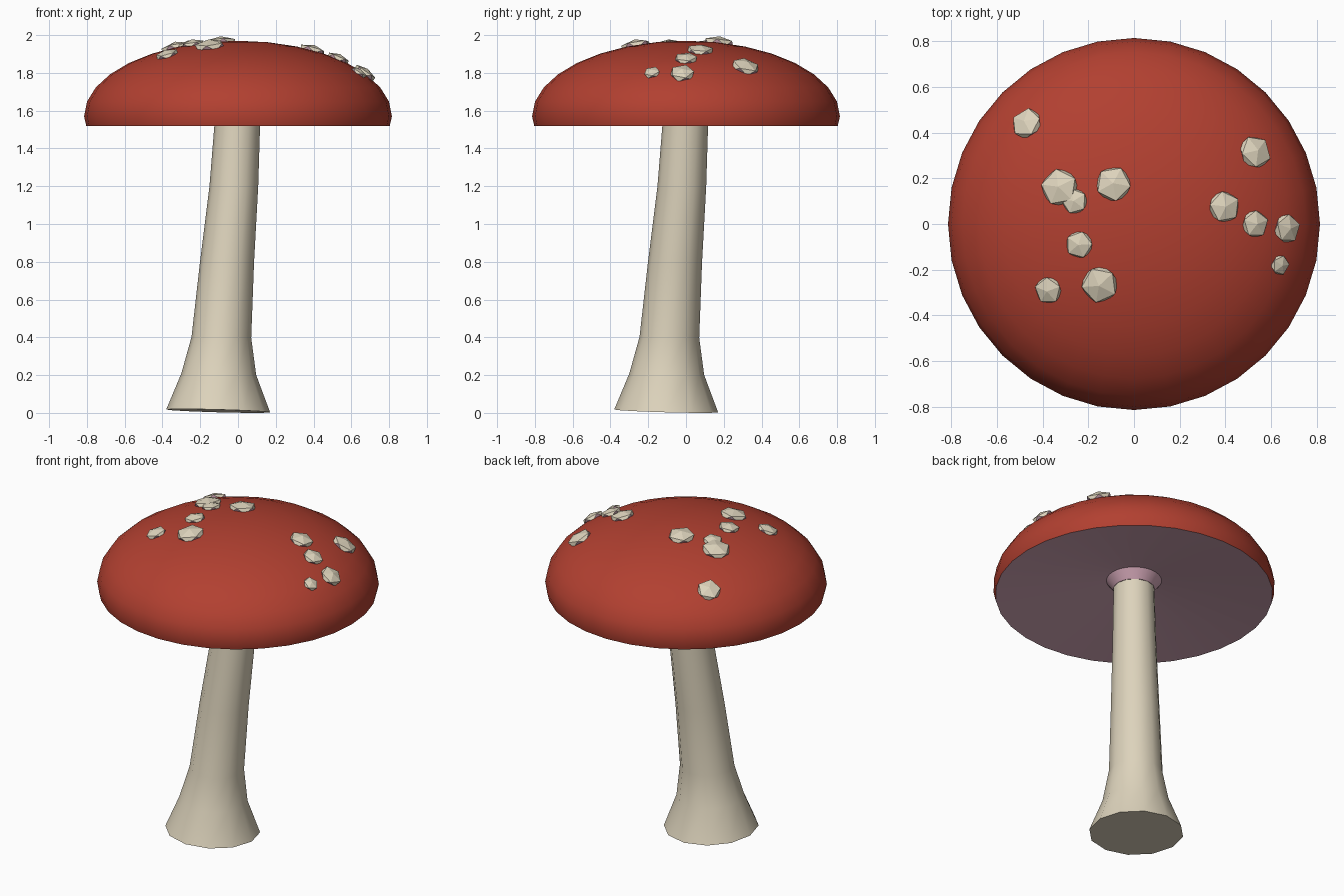
import bpy, bmesh, math
from mathutils import Vector, Matrix

if "Cube" in bpy.data.objects:
    bpy.data.objects.remove(bpy.data.objects["Cube"])


def material(name, rgb):
    m = bpy.data.materials.new(name)
    m.diffuse_color = (*rgb, 1)
    m.use_nodes = True
    m.node_tree.nodes["Principled BSDF"].inputs["Base Color"].default_value = m.diffuse_color
    return m


RED = material("cap red", (0.445, 0.051, 0.030))
CREAM = material("cream", (0.72, 0.65, 0.50))
PINK = material("dusty pink", (0.66, 0.39, 0.48))


def finish(bm, name, mats, smooth_angle=None):
    bmesh.ops.recalc_face_normals(bm, faces=bm.faces)
    me = bpy.data.meshes.new(name)
    bm.to_mesh(me)
    bm.free()
    for m in mats:
        me.materials.append(m)
    ob = bpy.data.objects.new(name, me)
    bpy.context.collection.objects.link(ob)
    if smooth_angle:
        bpy.ops.object.select_all(action='DESELECT')
        ob.select_set(True)
        bpy.context.view_layer.objects.active = ob
        bpy.ops.object.shade_smooth_by_angle(angle=math.radians(smooth_angle))
    return ob


def bridge(bm, a, b, mat=0):
    n = len(a)
    for i in range(n):
        f = bm.faces.new((a[i], a[(i + 1) % n], b[(i + 1) % n], b[i]))
        f.material_index = mat


# Cap: squashed half ball, with a hollow pink underside and funnel collar
R, H, ZC = 0.815, 0.40, 1.57
SIDES = 32
profile = [(R * math.sin(k * math.pi / 16), ZC + H * math.cos(k * math.pi / 16))
           for k in range(1, 9)]
profile.append((0.803, 1.518))
red_rings = len(profile)
profile += [(0.16, 1.61), (0.118, 1.555)]
bm = bmesh.new()
rings = [[bm.verts.new((r * math.cos(2 * math.pi * i / SIDES),
                        r * math.sin(2 * math.pi * i / SIDES), z))
          for i in range(SIDES)] for r, z in profile]
for k in range(len(rings) - 1):
    bridge(bm, rings[k], rings[k + 1], 0 if k < red_rings - 1 else 1)
top = bm.verts.new((0, 0, ZC + H))
for i in range(SIDES):
    bm.faces.new((top, rings[0][i], rings[0][(i + 1) % SIDES]))
bm.faces.new(rings[-1]).material_index = 1
finish(bm, "cap", [RED, PINK], 40)

# Stem: leaning tapered tube with a flared, slightly tilted foot
# (centre offset along x and y, height, radius, tilt)
stem = [(-0.105, 0.0105, 0.275, 0.027), (-0.102, 0.205, 0.198, 0.02),
        (-0.088, 0.40, 0.158, 0.015), (-0.058, 0.80, 0.143, 0.01),
        (-0.022, 1.20, 0.129, 0.005), (-0.002, 1.56, 0.120, 0.0)]
N = 12
bm = bmesh.new()
rings = []
for c, z, r, t in stem:
    ring = []
    for i in range(N):
        a = 2 * math.pi * i / N
        dx, dy = r * math.cos(a), r * math.sin(a)
        ring.append(bm.verts.new((c + dx, c + dy, z - t * (dx + dy))))
    rings.append(ring)
for a, b in zip(rings, rings[1:]):
    bridge(bm, a, b)
bm.faces.new(rings[0])
bm.faces.new(rings[-1])
finish(bm, "stem", [CREAM], 50)

# Spots: flattened faceted pebbles sitting on the cap (x, y, radius)
spots = [(-0.47, 0.44, 0.075), (-0.325, 0.16, 0.09), (-0.26, 0.10, 0.062),
         (-0.09, 0.175, 0.085), (-0.24, -0.09, 0.066), (-0.375, -0.29, 0.066),
         (-0.15, -0.265, 0.088), (0.395, 0.075, 0.076), (0.53, 0.0, 0.066),
         (0.67, -0.02, 0.07), (0.64, -0.18, 0.048), (0.53, 0.315, 0.08)]
for n, (x, y, r) in enumerate(spots, 1):
    z = H * math.sqrt(1 - (x * x + y * y) / R ** 2)
    normal = Vector((x / R ** 2, y / R ** 2, z / H ** 2)).normalized()
    bm = bmesh.new()
    bmesh.ops.create_icosphere(bm, subdivisions=1, radius=r)
    bm.normal_update()
    for f in bm.faces:
        f.material_index = 1 if f.normal.z < 0 else 0
    turn = normal.to_track_quat('Z', 'Y').to_matrix().to_4x4()
    bm.transform(Matrix.Translation((x, y, ZC + z)) @ turn
                 @ Matrix.Diagonal((1, 1, 0.42, 1)))
    finish(bm, f"spot_{n:02d}", [CREAM, PINK])
